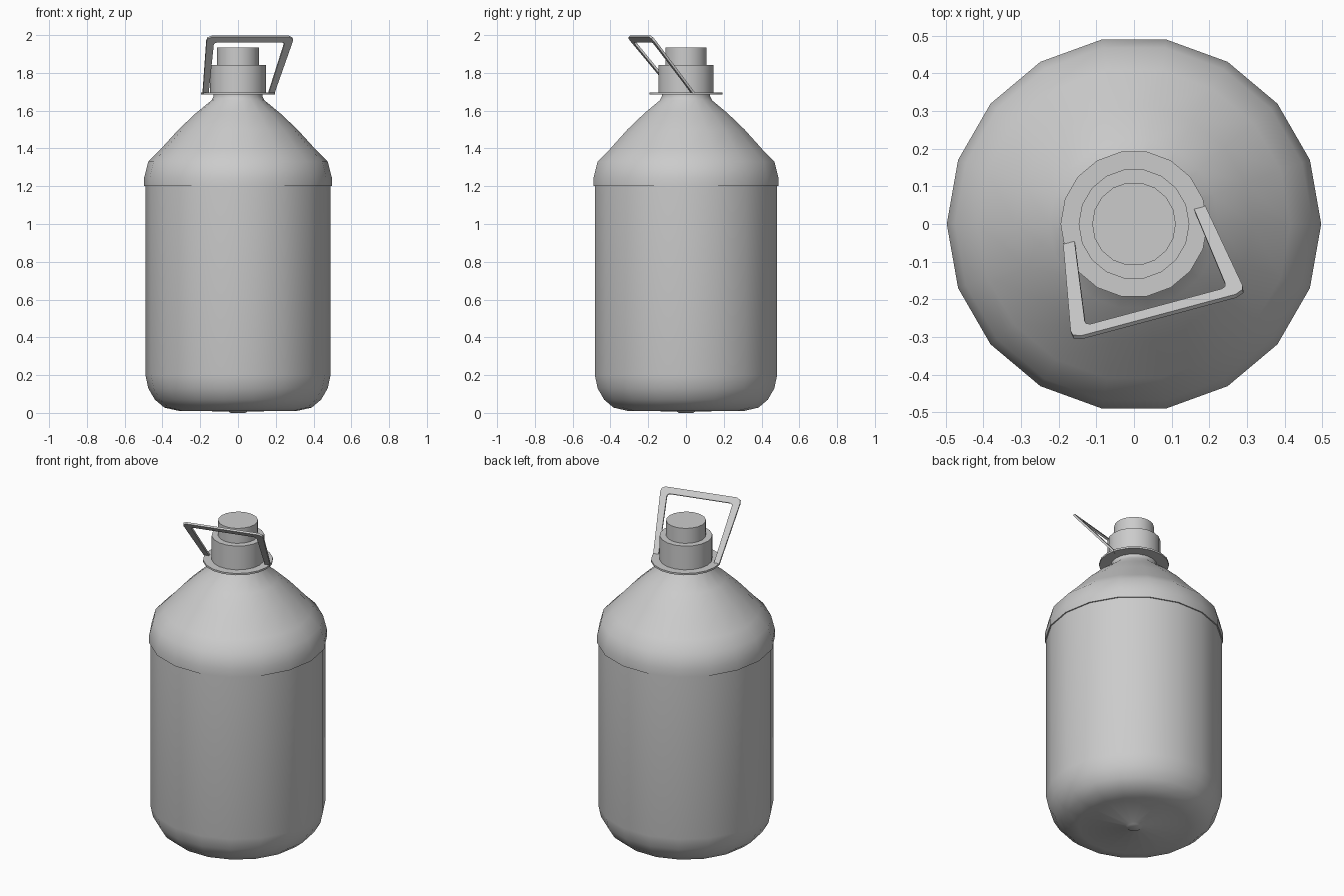
import bpy, bmesh, math
from mathutils import Vector

cube = bpy.data.objects.get("Cube")
if cube:
    bpy.data.objects.remove(cube, do_unlink=True)

SIDES = 18

grey = bpy.data.materials.new("plain grey")
grey.use_nodes = True
colour = (0.6, 0.6, 0.6, 1)
grey.diffuse_color = colour
grey.node_tree.nodes["Principled BSDF"].inputs["Base Color"].default_value = colour


def finish(name, bm, smooth=True):
    """Turn a bmesh into a grey object with sharp edges kept."""
    bmesh.ops.recalc_face_normals(bm, faces=bm.faces)
    mesh = bpy.data.meshes.new(name)
    bm.to_mesh(mesh)
    bm.free()
    mesh.materials.append(grey)
    obj = bpy.data.objects.new(name, mesh)
    bpy.context.collection.objects.link(obj)
    if smooth:
        bpy.ops.object.select_all(action="DESELECT")
        obj.select_set(True)
        bpy.context.view_layer.objects.active = obj
        bpy.ops.object.shade_smooth_by_angle(angle=math.radians(40))
    return obj


def lathe(name, profile):
    """Revolve (radius, height) points about z and close both ends."""
    bm = bmesh.new()
    rings = []
    for r, z in profile:
        rings.append([bm.verts.new((r * math.cos(a), r * math.sin(a), z))
                      for a in (math.tau * i / SIDES for i in range(SIDES))])
    for low, high in zip(rings, rings[1:]):
        for i in range(SIDES):
            j = (i + 1) % SIDES
            bm.faces.new((low[i], low[j], high[j], high[i]))
    bm.faces.new(rings[0])
    bm.faces.new(rings[-1])
    return finish(name, bm)


# Bottle: rounded base, straight wall, overhanging shoulder and neck
lathe("bottle_body", [
    (0.04, 0), (0.05, 0.008), (0.31, 0.01), (0.39, 0.028), (0.44, 0.07),
    (0.475, 0.13), (0.49, 0.2), (0.49, 1.2), (0.497, 1.2), (0.497, 1.245),
    (0.475, 1.33), (0.415, 1.39), (0.315, 1.5), (0.225, 1.585),
    (0.14, 1.655), (0.13, 1.675), (0.13, 1.69)])

# Collar and stepped cap
lathe("neck_collar", [(0.195, 1.685), (0.195, 1.696)])
lathe("cap_base", [(0.147, 1.69), (0.147, 1.842)])
lathe("cap_top", [(0.111, 1.84), (0.111, 1.934)])

# Carrying handle: a flat tapered loop, leaning forward and turned sideways
turn = math.radians(15)
across = Vector((math.cos(turn), math.sin(turn), 0))
lean = Vector((math.sin(turn) * 0.25, -math.cos(turn) * 0.25, 0.305))
foot = Vector((0, 0, 1.692))
thickness = 0.012

# Half outline as (sideways, fraction up the lean) from foot to top corner
outer = [(0.195, 0), (0.236, 0.92), (0.233, 0.97), (0.212, 1.0)]
inner = [(0.164, 0), (0.193, 0.86), (0.191, 0.89), (0.18, 0.905)]


def full(half):
    return half + [(-u, v) for u, v in reversed(half)]


bm = bmesh.new()
loops = [[bm.verts.new(foot + across * u + lean * v) for u, v in full(half)]
         for half in (outer, inner)]
strip = []
for i in range(len(loops[0]) - 1):
    strip.append(bm.faces.new((loops[0][i], loops[0][i + 1],
                               loops[1][i + 1], loops[1][i])))
grown = bmesh.ops.extrude_face_region(bm, geom=strip, use_keep_orig=True)
push = across.cross(lean).normalized() * thickness
bmesh.ops.translate(
    bm, vec=push,
    verts=[v for v in grown["geom"] if isinstance(v, bmesh.types.BMVert)])
finish("carry_handle", bm, smooth=False)
